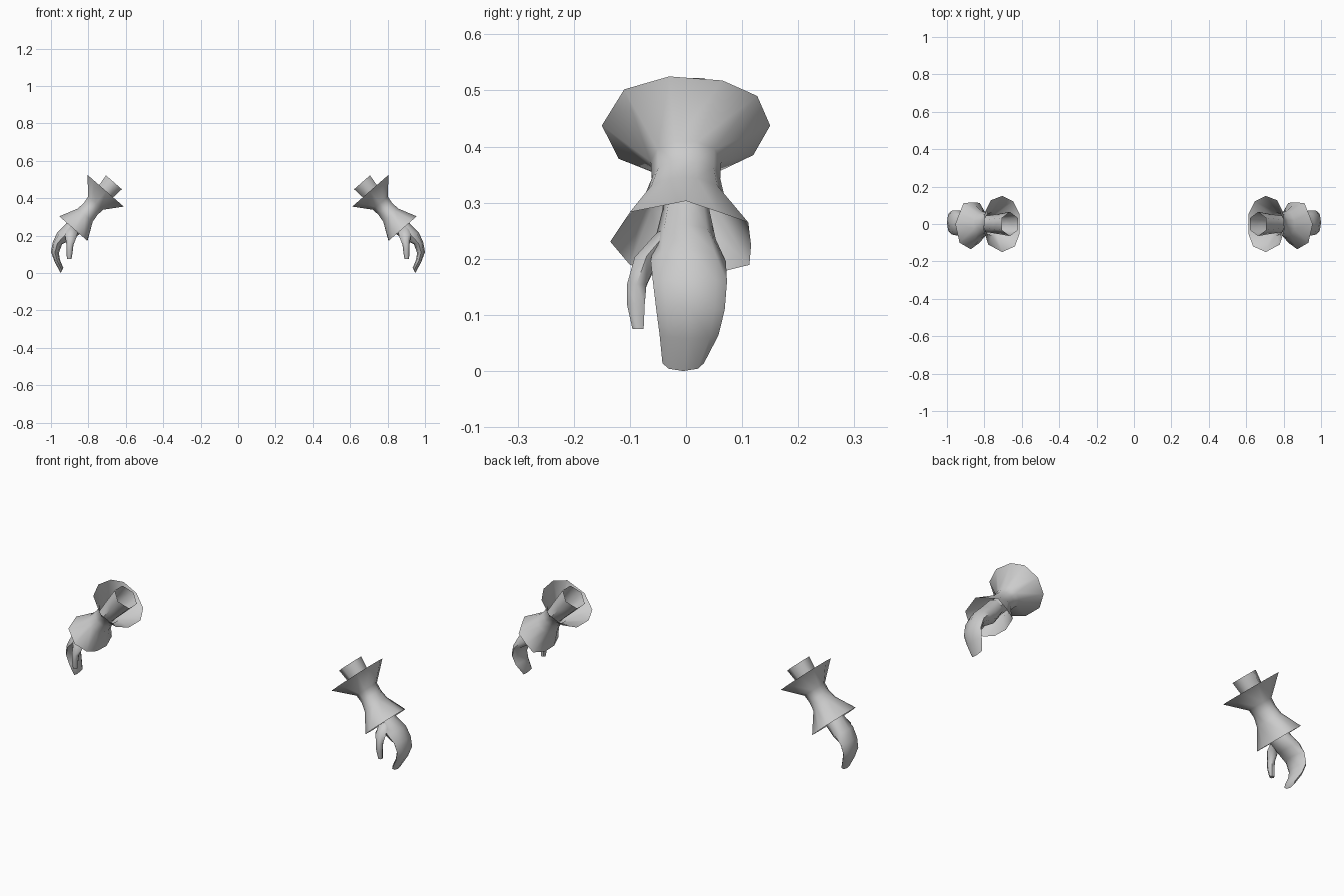
import bpy, bmesh, math
from mathutils import Vector

if "Cube" in bpy.data.objects:
    bpy.data.objects.remove(bpy.data.objects["Cube"])

grey = bpy.data.materials.new("soft_grey")
grey.diffuse_color = (0.6, 0.6, 0.6, 1)
grey.use_nodes = True
grey.node_tree.nodes["Principled BSDF"].inputs["Base Color"].default_value = grey.diffuse_color


def loft(name, rings, cap_start=False, cap_end=False, angle=60):
    """Skin a list of point rings, then mirror the part to the other side."""
    bm = bmesh.new()
    vs = [[bm.verts.new(p) for p in r] for r in rings]
    n = len(rings[0])
    for a, b in zip(vs, vs[1:]):
        for i in range(n):
            j = (i + 1) % n
            bm.faces.new((a[i], a[j], b[j], b[i]))
    if cap_start:
        bm.faces.new(vs[0])
    if cap_end:
        bm.faces.new(vs[-1])
    bmesh.ops.recalc_face_normals(bm, faces=bm.faces)
    me = bpy.data.meshes.new(name)
    bm.to_mesh(me)
    bm.free()
    ob = bpy.data.objects.new(name, me)
    bpy.context.collection.objects.link(ob)
    me.materials.append(grey)
    m = ob.modifiers.new("mirror", 'MIRROR')
    m.use_mirror_merge = False
    bpy.ops.object.select_all(action='DESELECT')
    ob.select_set(True)
    bpy.context.view_layer.objects.active = ob
    bpy.ops.object.shade_smooth_by_angle(angle=math.radians(angle))
    return ob


def oval(outer, inner, y0, y1, n=8):
    """Oval ring spanning two xz points and a y range."""
    o, i = Vector((outer[0], 0, outer[1])), Vector((inner[0], 0, inner[1]))
    c, h = (o + i) / 2, (o - i) / 2
    c.y = (y0 + y1) / 2
    return [c + h * math.cos(a) + Vector((0, (y1 - y0) / 2 * math.sin(a), 0))
            for a in (math.tau * k / n for k in range(n))]


# Forearm axis, running down and outward
D = Vector((0.658, 0, -0.753))
U = Vector((0.753, 0, 0.658))
TOP = Vector((0.705, 0, 0.4375))


def section(t, pts):
    return [TOP + D * t + U * s + Vector((0, y, 0)) for y, s in pts]


def ellipse(ry, rs, n=10, cy=0):
    return [(cy + ry * math.cos(math.tau * k / n), rs * math.sin(math.tau * k / n))
            for k in range(n)]


# Flared cuff, open at both ends
upper = [(.15, 0), (.127, .08), (.065, .122), (-.03, .133), (-.11, .098),
         (-.15, 0), (-.12, -.09), (-.05, -.125), (.05, -.125), (.12, -.08)]
lower = [(.116, -.02), (.111, .042), (.055, .072), (0, .1), (-.1, .07),
         (-.135, -.01), (-.1, -.073), (-.04, -.098), (.04, -.1), (.113, -.073)]
loft("flared_cuff", [section(0, upper), section(.085, ellipse(.063, .056)),
                     section(.125, ellipse(.061, .051)),
                     section(.17, ellipse(.072, .056, cy=-.003)),
                     section(.266, lower)])

# Hollow forearm stub
loft("forearm", [section(-.063, ellipse(.065, .065, 6)),
                 section(.02, ellipse(.055, .055, 6)),
                 section(.10, ellipse(.046, .044, 6)),
                 section(.20, ellipse(.042, .042, 6))])

# Mitten hand curling inward
loft("hand", [oval(*r) for r in (
    ((.865, .325), (.805, .265), -.04, .04),
    ((.922, .262), (.845, .208), -.055, .053),
    ((.967, .217), (.895, .175), -.063, .071),
    ((.991, .163), (.940, .155), -.059, .073),
    ((1.0, .112), (.958, .107), -.053, .069),
    ((.980, .058), (.952, .070), -.047, .058),
    ((.948, .000), (.934, .028), -.042, .032))], True, True)

# Thumb hanging in front of the palm
loft("thumb", [oval(*r, n=6) for r in (
    ((.905, .255), (.855, .225), -.055, .0),
    ((.925, .205), (.862, .195), -.095, -.045),
    ((.918, .155), (.880, .150), -.108, -.068),
    ((.917, .120), (.883, .120), -.108, -.071),
    ((.915, .075), (.890, .075), -.097, -.074))], True, True)
